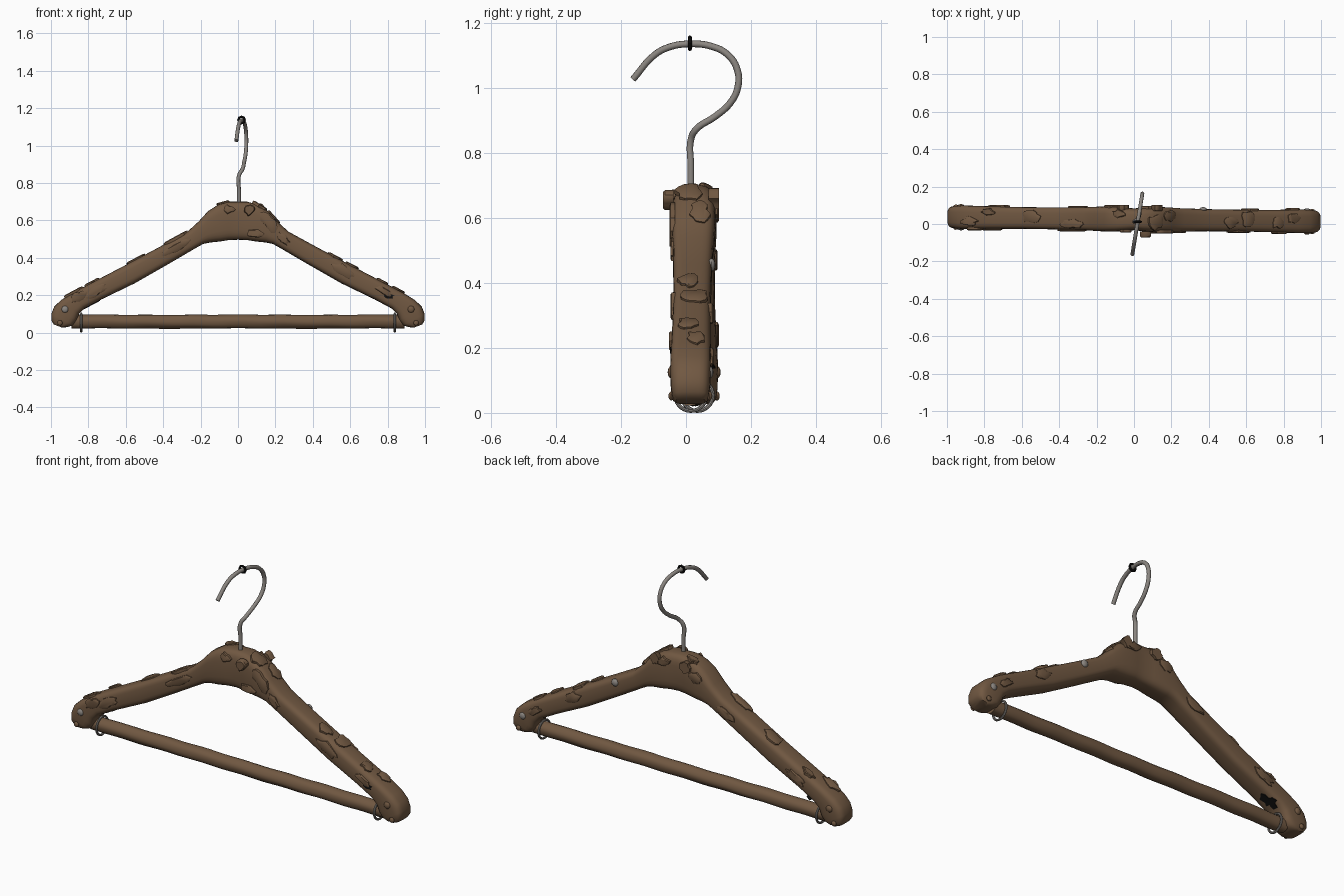
import bpy, bmesh, math, random
from mathutils import Vector, Matrix

if "Cube" in bpy.data.objects:
    bpy.data.objects.remove(bpy.data.objects["Cube"])

random.seed(4)


def material(name, rgb):
    m = bpy.data.materials.new(name)
    m.diffuse_color = (*rgb, 1)
    m.use_nodes = True
    m.node_tree.nodes["Principled BSDF"].inputs["Base Color"].default_value = m.diffuse_color
    return m


WOOD = material("brown wood", (0.165, 0.098, 0.054))
STEEL = material("grey steel", (0.26, 0.24, 0.22))
BLACK = material("black", (0.006, 0.006, 0.006))


def finish(bm, name, mat, angle=40):
    bmesh.ops.recalc_face_normals(bm, faces=bm.faces)
    me = bpy.data.meshes.new(name)
    bm.to_mesh(me)
    bm.free()
    ob = bpy.data.objects.new(name, me)
    bpy.context.collection.objects.link(ob)
    me.materials.append(mat)
    bpy.ops.object.select_all(action='DESELECT')
    bpy.context.view_layer.objects.active = ob
    ob.select_set(True)
    bpy.ops.object.shade_smooth_by_angle(angle=math.radians(angle))
    return ob


def loft(name, rings, mat):
    bm = bmesh.new()
    loops = [[bm.verts.new(p) for p in ring] for ring in rings]
    n = len(loops[0])
    for a, b in zip(loops, loops[1:]):
        for i in range(n):
            j = (i + 1) % n
            bm.faces.new((a[i], a[j], b[j], b[i]))
    bm.faces.new(loops[0])
    bm.faces.new(loops[-1])
    return finish(bm, name, mat)


def tube(name, pts, radius, mat):
    cu = bpy.data.curves.new(name, 'CURVE')
    cu.dimensions = '3D'
    cu.bevel_depth, cu.bevel_resolution, cu.use_fill_caps = radius, 3, True
    cu.resolution_u = 6
    sp = cu.splines.new('BEZIER')
    sp.bezier_points.add(len(pts) - 1)
    for bp, p in zip(sp.bezier_points, pts):
        bp.co = p
        bp.handle_left_type = bp.handle_right_type = 'AUTO'
    cu.materials.append(mat)
    ob = bpy.data.objects.new(name, cu)
    bpy.context.collection.objects.link(ob)


def y_mid(x):
    return 0.025 - 0.012 * x


# Arm stations: upper edge x, z, lower edge x, z, half thickness
ARM = [(0, .700, 0, .497, .058), (.05, .700, .05, .495, .064),
       (.105, .685, .10, .487, .067), (.16, .650, .15, .482, .067),
       (.21, .595, .185, .475, .065), (.27, .540, .23, .450, .062),
       (.42, .458, .37, .368, .059), (.60, .362, .55, .265, .058),
       (.78, .268, .73, .178, .060), (.88, .215, .82, .130, .062),
       (.945, .175, .85, .100, .063), (.982, .140, .862, .066, .062),
       (.998, .100, .88, .040, .060), (.998, .065, .91, .030, .056),
       (.985, .044, .94, .027, .045)]


def arm_ring(station, side):
    xt, zt, xb, zb, hy = station
    ring = []
    for i in range(28):
        a = 2 * math.pi * i / 28
        c, s = math.cos(a), math.sin(a)
        u = math.copysign(abs(c) ** 0.55, c)
        v = math.copysign(abs(s) ** 0.55, s)
        t = (u + 1) / 2
        x = side * (xb + (xt - xb) * t)
        ring.append((x, y_mid(x) + hy * v, zb + (zt - zb) * t))
    return ring


rings = [arm_ring(s, -1) for s in reversed(ARM[1:])] + [arm_ring(s, 1) for s in ARM]
loft("wooden_shoulders", rings, WOOD)


def arm_point(x, t):
    """Point and thickness on an arm: t = 0 lower edge, 1 upper edge."""
    side, ax = (1 if x >= 0 else -1), abs(x)
    for p, q in zip(ARM, ARM[1:]):
        x0 = p[2] + (p[0] - p[2]) * t
        x1 = q[2] + (q[0] - q[2]) * t
        if x0 <= ax <= x1 or q is ARM[-3]:
            f = min(1, (ax - x0) / max(x1 - x0, 1e-6))
            z = (p[3] + (p[1] - p[3]) * t) * (1 - f) + (q[3] + (q[1] - q[3]) * t) * f
            slope = side * math.atan2(q[1] - p[1], q[0] - p[0])
            return z, p[4] + (q[4] - p[4]) * f, slope


# Trouser bar with a slightly carved surface
bar = []
for k in range(45):
    x = -0.89 + 1.78 * k / 44
    ring = []
    for i in range(16):
        a = 2 * math.pi * i / 16
        r = 0.037 + 0.0022 * math.sin(9 * x + 3 * a) * math.cos(17 * x - 2 * a)
        ring.append((x, y_mid(x) + r * math.cos(a), 0.059 + r * math.sin(a)))
    bar.append(ring)
loft("trouser_bar", bar, WOOD)


def flake(name, loc, rot, length, width, height, mat=WOOD, jag=0.3):
    """Irregular chip with a flat raised face, lying on local XY."""
    bm = bmesh.new()
    n = 14
    radii = [1 + random.uniform(-jag, jag * 0.5) for _ in range(n)]
    loops = []
    for shrink, h in ((1, -height), (1, height * 0.6), (0.82, height)):
        loops.append([bm.verts.new((length / 2 * r * shrink * math.cos(2 * math.pi * i / n),
                                    width / 2 * r * shrink * math.sin(2 * math.pi * i / n), h))
                      for i, r in enumerate(radii)])
    for a, b in zip(loops, loops[1:]):
        for i in range(n):
            j = (i + 1) % n
            bm.faces.new((a[i], a[j], b[j], b[i]))
    bm.faces.new(loops[0])
    bm.faces.new(loops[-1])
    bm.transform(Matrix.Translation(loc) @ rot)
    return finish(bm, name, mat)


# Bark chips on the front (-1) and back (1): face, x, t, length, width
SIDE_CHIPS = [(-1, -.32, .55, .19, .05), (-1, -.76, .5, .13, .05), (-1, -.85, .7, .10, .05),
              (-1, .56, .6, .15, .06), (-1, .78, .6, .10, .04), (-1, .17, .7, .13, .07),
              (-1, .09, .2, .10, .05), (-1, -.05, .8, .07, .05), (-1, .24, .5, .08, .05),
              (1, .62, .6, .10, .06), (1, -.30, .5, .11, .05), (1, -.72, .5, .12, .05),
              (1, .08, .8, .09, .05), (1, -.12, .7, .08, .06), (1, .85, .5, .09, .04)]
for face, x, t, ln, wd in SIDE_CHIPS:
    z, hy, slope = arm_point(x, t)
    rot = Matrix.Rotation(-slope, 4, 'Y') @ Matrix.Rotation(-face * math.pi / 2, 4, 'X')
    flake("bark_chip_side", Vector((x, y_mid(x) + face * hy * 0.98, z)), rot, ln, wd, 0.009)

# Bark chips along the upper edge: x, y offset, length, width
TOP_CHIPS = [(-.88, -.02, .11, .05), (-.78, .03, .08, .04), (-.55, .01, .12, .07),
             (-.33, -.03, .14, .05), (-.08, .03, .07, .05), (.12, -.01, .09, .09),
             (.19, .02, .09, .06), (.52, -.01, .08, .07), (.61, .01, .09, .08),
             (.77, -.01, .08, .06), (.85, .02, .08, .06)]
for x, dy, ln, wd in TOP_CHIPS:
    z, hy, slope = arm_point(x, 1)
    rot = Matrix.Rotation(-slope, 4, 'Y')
    flake("bark_chip_top", Vector((x, y_mid(x) + dy, z)), rot, ln, wd, 0.009)

# Curled bark overhanging the crown
for x, y, z in ((.06, -.055, .655), (.12, .085, .66), (-.06, .085, .66)):
    flake("crown_bark", Vector((x, y, z)), Matrix.Rotation(math.pi / 2, 4, 'X'), .06, .06, .016)


# Nail heads at the arm ends and one on the back
def stud(x, z, y, mat, r):
    bm = bmesh.new()
    bmesh.ops.create_uvsphere(bm, u_segments=12, v_segments=8, radius=r)
    bm.transform(Matrix.Translation((x, y, z)) @ Matrix.Diagonal((1, 0.6, 1, 1)))
    finish(bm, "nail_head", mat)


for face in (-1, 1):
    for side in (-1, 1):
        for x, z, r in ((.925, .125, .019), (.952, .052, .014)):
            mat = STEEL if side * face > 0 and z > .1 else WOOD
            stud(side * x, z, y_mid(side * x) + face * .059, mat, r)
stud(.37, .455, y_mid(.37) + .058, STEEL, .02)


# Rings
def ring(name, centre, axis, radius, thick, mat, n):
    bm = bmesh.new()
    loops = []
    for k in range(n):
        a = 2 * math.pi * k / n
        loop = []
        for i in range(8):
            b = 2 * math.pi * i / 8
            r = radius + thick * math.cos(b)
            p, h = (r * math.cos(a), r * math.sin(a)), thick * math.sin(b)
            off = (h, *p) if axis == 'X' else (p[0], h, p[1])
            loop.append(bm.verts.new(Vector(centre) + Vector(off)))
        loops.append(loop)
    for k in range(n):
        a, b = loops[k], loops[(k + 1) % n]
        for i in range(8):
            j = (i + 1) % 8
            bm.faces.new((a[i], a[j], b[j], b[i]))
    finish(bm, name, mat)


for side in (-1, 1):
    ring("bar_ring", (side * .838, y_mid(side * .838), .054), 'X', .048, .006, STEEL, 28)
ring("hook_ring", (.019, .012, 1.137), 'Y', .018, .006, BLACK, 8)

# Steel hook
HOOK = [(.015, .66), (.015, .76), (.015, .84), (.032, .873), (.09, .912), (.135, .952),
        (.159, 1.0), (.158, 1.055), (.128, 1.102), (.08, 1.127), (.012, 1.135),
        (-.055, 1.124), (-.098, 1.100), (-.163, 1.026)]
tube("hook", [(.005 if i < 3 else .018 + .165 * y, y, z) for i, (y, z) in enumerate(HOOK)],
     .0105, STEEL)

# Dark scars in the wood: one under the left arm, one on the right front
z, hy, slope = arm_point(-.79, 0)
flake("dark_scar", Vector((-.79, y_mid(-.79) + .015, z)), Matrix.Rotation(-slope, 4, 'Y'),
      .10, .07, .003, BLACK, .6)
z, hy, slope = arm_point(.81, .5)
flake("dark_scar_front", Vector((.81, y_mid(.81) - hy, z)),
      Matrix.Rotation(math.pi / 2, 4, 'X'), .05, .025, .003, BLACK, .6)
